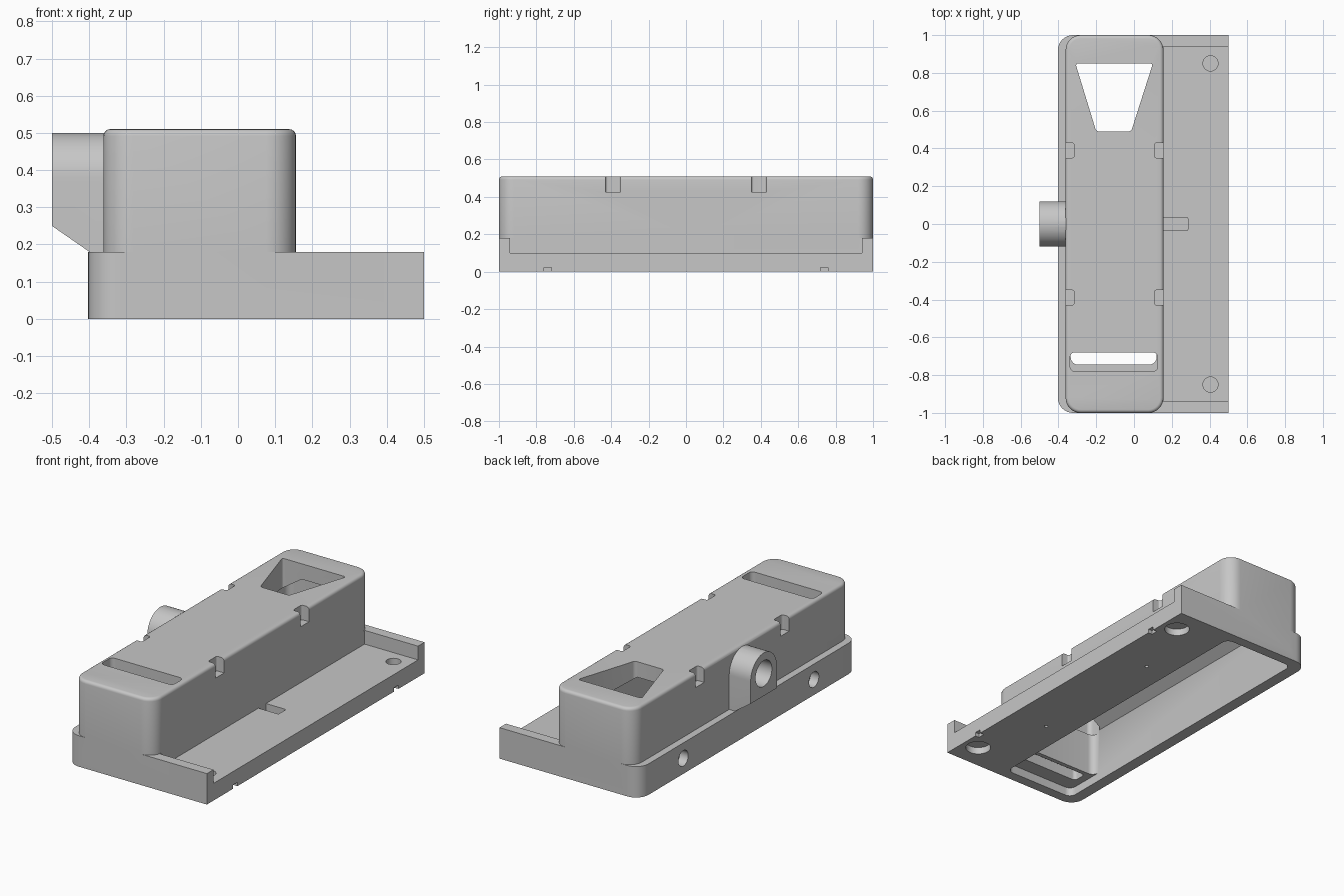
import bpy, bmesh, math
from mathutils import Vector

if "Cube" in bpy.data.objects:
    bpy.data.objects.remove(bpy.data.objects["Cube"], do_unlink=True)

gray = bpy.data.materials.new("plain gray")
gray.use_nodes = True
color = (0.57, 0.57, 0.57, 1)
gray.diffuse_color = color
gray.node_tree.nodes["Principled BSDF"].inputs["Base Color"].default_value = color


def make(name, bm):
    bmesh.ops.recalc_face_normals(bm, faces=bm.faces)
    mesh = bpy.data.meshes.new(name)
    bm.to_mesh(mesh)
    bm.free()
    mesh.materials.append(gray)
    obj = bpy.data.objects.new(name, mesh)
    bpy.context.collection.objects.link(obj)
    return obj


def prism(name, points, axis, lo, hi, radius=0, pick=lambda v: True, top=0):
    """Extrude a profile along an axis; round its long edges, then the top rim."""
    place = {"x": lambda a, b, c: (c, a, b), "y": lambda a, b, c: (a, c, b),
             "z": lambda a, b, c: (a, b, c)}[axis]
    bm = bmesh.new()
    face = bm.faces.new([bm.verts.new(place(a, b, lo)) for a, b in points])
    new = bmesh.ops.extrude_face_region(bm, geom=[face])["geom"]
    shift = Vector(place(0, 0, hi - lo))
    bmesh.ops.translate(bm, vec=shift, verts=[g for g in new if isinstance(g, bmesh.types.BMVert)])
    if radius:
        i = "xyz".index(axis)
        edges = [e for e in bm.edges if abs(e.verts[0].co[i] - e.verts[1].co[i]) > 1e-4
                 and pick(e.verts[0].co)]
        bmesh.ops.bevel(bm, geom=edges, offset=radius, segments=8, profile=0.5, affect="EDGES")
    if top:
        rim = [e for e in bm.edges if all(abs(v.co.z - hi) < 1e-4 for v in e.verts)]
        bmesh.ops.bevel(bm, geom=rim, offset=top, segments=4, profile=0.5, affect="EDGES")
    return make(name, bm)


def box(name, x, y, z, **kw):
    pts = [(x[0], y[0]), (x[1], y[0]), (x[1], y[1]), (x[0], y[1])]
    return prism(name, pts, "z", z[0], z[1], **kw)


def rod(name, a, b, radius, axis, lo, hi):
    pts = [(a + radius * math.cos(t * math.tau / 40), b + radius * math.sin(t * math.tau / 40))
           for t in range(40)]
    return prism(name, pts, axis, lo, hi)


def combine(target, tool, operation="DIFFERENCE"):
    mod = target.modifiers.new(operation, "BOOLEAN")
    mod.operation, mod.solver, mod.object = operation, "EXACT", tool
    bpy.context.view_layer.objects.active = target
    bpy.ops.object.modifier_apply(modifier=mod.name)
    bpy.data.objects.remove(tool, do_unlink=True)


# Base plate with an open side tray
housing = box("housing", (-0.403, 0.5), (-1, 1), (0, 0.18), radius=0.08, pick=lambda v: v.x < 0)
combine(housing, box("tray_cutter", (0.156, 0.6), (-0.94, 0.94), (0.1, 0.3)))

# Tall rounded body
body = box("body", (-0.362, 0.156), (-1, 1), (0.05, 0.51), radius=0.08, top=0.018)
combine(housing, body, "UNION")

# Side lug: arched outline, trimmed by a slope underneath
arch = [(0.12 * math.cos(t * math.pi / 24), 0.38 + 0.12 * math.sin(t * math.pi / 24))
        for t in range(25)]
lug = prism("lug", arch + [(-0.12, 0.15), (0.12, 0.15)], "x", -0.5, -0.345)
combine(lug, prism("slope_cutter",
                   [(-0.515, 0.26), (-0.385, 0.17), (-0.385, 0.1), (-0.515, 0.1)], "y", -0.3, 0.3))
combine(housing, lug, "UNION")

# Hollow underside: rounded corners and a sloped ceiling
cavity = box("cavity_cutter", (-0.335, 0.12), (-0.745, 0.94), (-0.1, 0.5), radius=0.04)
combine(cavity, prism("ceiling_shape",
                      [(-0.4, -0.2), (-0.4, 0.275), (-0.185, 0.42), (-0.03, 0.42), (0.185, 0.275),
                       (0.185, -0.2)], "y", -1, 1), "INTERSECT")
combine(housing, cavity)

# Shallow part of the underside and the recess in it
combine(housing, box("shallow_cutter", (-0.335, 0.12), (-0.94, -0.65), (-0.1, 0.05), radius=0.04))
combine(housing, box("strap_recess", (-0.29, 0.08), (-0.85, -0.77), (0, 0.11), radius=0.02))

# Slot through the top into the hollow
combine(housing, box("slot_cutter", (-0.338, 0.125), (-0.78, -0.68), (0.3, 0.6), radius=0.025))

# Tapered window through the top
combine(housing, prism("window_cutter", [(-0.31, 0.85), (-0.2, 0.49), (-0.015, 0.49), (0.1, 0.85)],
                       "z", 0.2, 0.6, radius=0.015))

# Bore of the lug
combine(housing, rod("bore_cutter", 0, 0.38, 0.075, "x", -0.6, -0.36))

# Repeated cuts at both ends
for s in (-1, 1):
    y0, y1 = sorted((s * 0.35, s * 0.43))
    combine(housing, box("left_notch", (0.108, 0.3), (y0, y1), (0.425, 0.6),
                         radius=0.012, pick=lambda v: v.x < 0.2))
    combine(housing, box("right_notch", (-0.45, -0.317), (y0, y1), (0.425, 0.6),
                         radius=0.012, pick=lambda v: v.x > -0.4))
    combine(housing, rod("side_hole", s * 0.6, 0.09, 0.045, "x", -0.5, -0.35))
    combine(housing, rod("tray_recess", 0.405, s * 0.85, 0.04, "z", 0.05, 0.2))
    combine(housing, rod("bottom_pocket", 0.405, s * 0.85, 0.068, "z", -0.1, 0.04))
    combine(housing, rod("pin_hole", 0.27, s * 0.43, 0.01, "z", -0.1, 0.03))
    y0, y1 = sorted((s * 0.72, s * 0.76))
    combine(housing, box("edge_nick", (0.475, 0.6), (y0, y1), (-0.1, 0.022)))

# Small slot in the tray floor
combine(housing, box("floor_slot", (0.156, 0.285), (-0.035, 0.035), (0.05, 0.2),
                     radius=0.008, pick=lambda v: v.x > 0.2))

# Smooth the rounded parts and keep the edges sharp
bpy.ops.object.select_all(action="DESELECT")
housing.select_set(True)
bpy.context.view_layer.objects.active = housing
bpy.ops.object.shade_smooth_by_angle(angle=math.radians(30))
